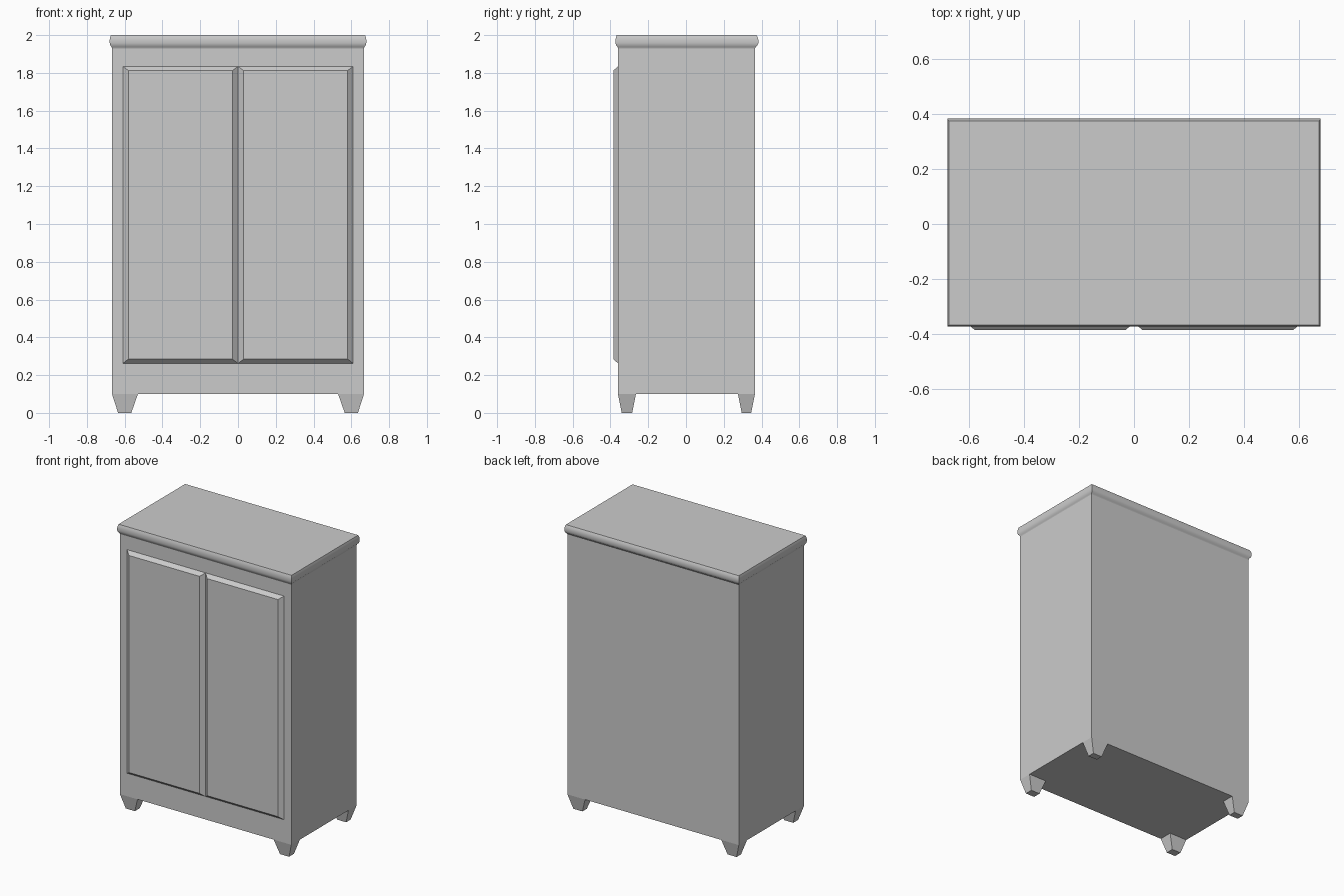
import bpy

if "Cube" in bpy.data.objects:
    bpy.data.objects.remove(bpy.data.objects["Cube"])


def loft(name, rings):
    """Stack rectangular rings (x0, x1, y0, y1, z) into a closed solid."""
    verts, faces = [], []
    for x0, x1, y0, y1, z in rings:
        verts += [(x0, y0, z), (x1, y0, z), (x1, y1, z), (x0, y1, z)]
    for r in range(len(rings) - 1):
        a, b = 4 * r, 4 * r + 4
        for i in range(4):
            j = (i + 1) % 4
            faces.append((a + i, a + j, b + j, b + i))
    n = len(verts)
    faces += [(3, 2, 1, 0), (n - 4, n - 3, n - 2, n - 1)]
    mesh = bpy.data.meshes.new(name)
    mesh.from_pydata(verts, [], faces)
    obj = bpy.data.objects.new(name, mesh)
    bpy.context.collection.objects.link(obj)
    return obj


W, FRONT, BACK = 0.667, -0.36, 0.365

# Cabinet carcass
loft("cabinet_body", [(-W, W, FRONT, BACK, 0.10), (-W, W, FRONT, BACK, 1.935)])

# Top slab with a rounded edge profile: (overhang, height)
profile = [(0.0, 1.93), (0.003, 1.938), (0.009, 1.946), (0.012, 1.958),
           (0.012, 1.976), (0.010, 1.988), (0.006, 2.0)]
top = loft("cabinet_top", [(-W - o, W + o, FRONT - o * 1.1, BACK + o * 1.5, z)
                           for o, z in profile])
bpy.context.view_layer.objects.active = top
top.select_set(True)
bpy.ops.object.shade_smooth_by_angle(angle=0.75)
top.select_set(False)

# Tapered corner legs
for side, sx in (("left", -1), ("right", 1)):
    xt = sorted((sx * 0.53, sx * W))
    xb = sorted((sx * 0.565, sx * 0.635))
    for end, yt, yb in (("front", (FRONT, -0.265), (-0.34, -0.285)),
                        ("back", (0.275, BACK), (0.295, 0.345))):
        loft(f"{end}_{side}_leg", [(*xb, *yb, 0.0), (*xt, *yt, 0.10)])

# Raised doors with chamfered borders, lofted upright then turned to face the front
for side, x0, x1 in (("left", -0.61, 0.0), ("right", 0.0, 0.61)):
    b = 0.03
    door = loft(f"{side}_door", [(x0, x1, 0.262, 1.835, 0.358),
                                 (x0, x1, 0.262, 1.835, 0.36),
                                 (x0 + b, x1 - b, 0.285, 1.812, 0.385)])
    for v in door.data.vertices:
        x, y, z = v.co
        v.co = (x, -z, y)
